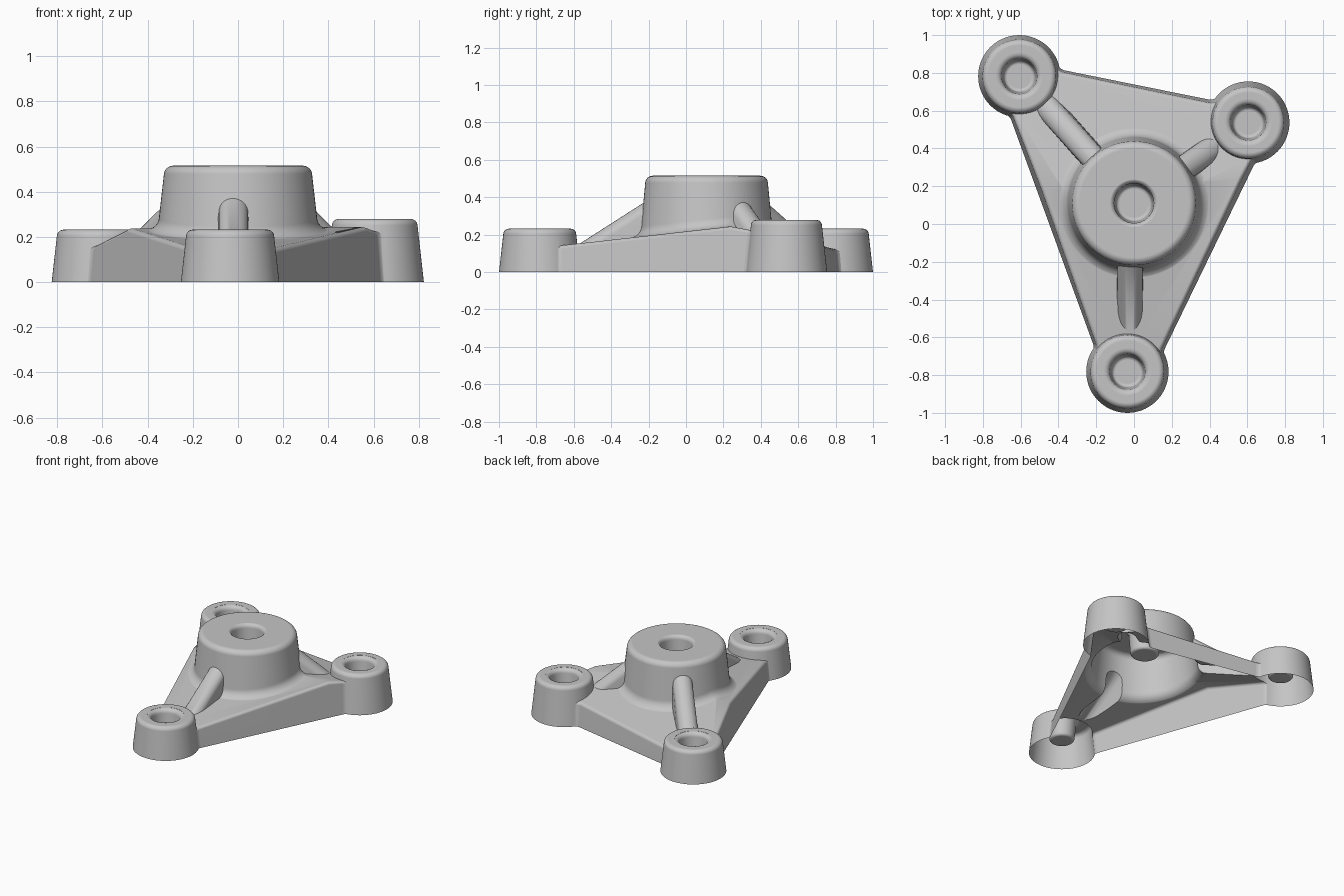
import bpy, bmesh, math
from mathutils import Vector

if "Cube" in bpy.data.objects:
    bpy.data.objects.remove(bpy.data.objects["Cube"], do_unlink=True)

DRAFT = 0.109            # casting draft of the walls
LOW = -0.05              # parts start below the floor and are trimmed later
BOSS_R = 0.218
HUB = Vector((0, 0.11))
FRONT, RIGHT, LEFT = Vector((-0.035, -0.782)), Vector((0.605, 0.537)), Vector((-0.607, 0.782))
CREST = 0.248
# plate top as planes z = c + a*x + b*y: level crest, fall to the front, fall to the back
TOP_PLANES = ((CREST, 0, 0), (0.217, 0, 0.112), (0.28, 0.016, -0.19))

grey = bpy.data.materials.new("cast_grey")
grey.use_nodes = True
grey.diffuse_color = (0.56, 0.56, 0.56, 1)
grey.node_tree.nodes["Principled BSDF"].inputs["Base Color"].default_value = (0.56, 0.56, 0.56, 1)


def make_object(name, bm):
    bmesh.ops.recalc_face_normals(bm, faces=bm.faces)
    mesh = bpy.data.meshes.new(name)
    bm.to_mesh(mesh)
    bm.free()
    mesh.materials.append(grey)
    ob = bpy.data.objects.new(name, mesh)
    bpy.context.collection.objects.link(ob)
    return ob


def arc(cx, cy, r, start, end, steps=6):
    angles = [math.radians(start + (end - start) * i / steps) for i in range(steps + 1)]
    return [(cx + r * math.cos(a), cy + r * math.sin(a)) for a in angles]


def bridge(bm, rings):
    """Skin closed rings of points and cap both ends."""
    loops = [[bm.verts.new(p) for p in ring] for ring in rings]
    n = len(loops[0])
    for a, b in zip(loops, loops[1:]):
        for i in range(n):
            bm.faces.new((a[i], a[(i + 1) % n], b[(i + 1) % n], b[i]))
    bm.faces.new(loops[0])
    bm.faces.new(loops[-1])


def lathe(name, center, profile, segments=72):
    bm = bmesh.new()
    turns = [2 * math.pi * i / segments for i in range(segments)]
    bridge(bm, [[(center.x + r * math.cos(a), center.y + r * math.sin(a), z) for a in turns]
                for r, z in profile])
    return make_object(name, bm)


def boss(name, center, height):
    r = BOSS_R - DRAFT * height
    rim = arc(r - 0.028, height - 0.028, 0.03, 5, 90)
    return lathe(name, center, [(BOSS_R - DRAFT * LOW, LOW)] + rim)


def hole_cutter(name, center, top, floor, r):
    """Blind tapered hole with rounded mouth and softened floor corner."""
    lip = 0.03
    profile = arc(r - 0.03, floor + 0.02, 0.02, -90, 0, 4)
    profile += arc(r + lip, top - lip + 0.001, lip, 180, 90)
    return lathe(name, center, profile + [(r + lip, top + 0.1)])


def outline(z):
    """Plate outline at height z, with fillets where walls meet the bosses."""
    points, fillet = [], 0.05
    for p, q, offset in ((FRONT, RIGHT, 0.125), (RIGHT, LEFT, 0.078), (LEFT, FRONT, 0.12)):
        t = (q - p).normalized()
        n = Vector((t.y, -t.x))
        out = offset - DRAFT * z + fillet
        reach = BOSS_R - DRAFT * z - 0.004 + fillet
        along = math.sqrt(reach ** 2 - out ** 2)
        tilt = math.degrees(math.atan2(along, out))
        for end, sign in ((p, 1), (q, -1)):
            c = end + n * out + t * along * sign
            base = math.degrees(math.atan2(-n.y, -n.x))
            curve = arc(c.x, c.y, fillet, base + tilt * sign, base)
            points += curve if sign == 1 else curve[::-1]
    return [(x, y, z) for x, y in points]


def make_plate():
    bm = bmesh.new()
    bridge(bm, [outline(LOW), outline(0.3)])
    for c, a, b in TOP_PLANES:
        bmesh.ops.bisect_plane(bm, geom=bm.verts[:] + bm.edges[:] + bm.faces[:],
                               plane_co=(0, 0, c), plane_no=(-a, -b, 1), clear_outer=True)
        bmesh.ops.holes_fill(bm, edges=[e for e in bm.edges if e.is_boundary], sides=0)
    bmesh.ops.recalc_face_normals(bm, faces=bm.faces)
    rim = [e for e in bm.edges if len(e.link_faces) == 2
           and sum(f.normal.z > 0.8 for f in e.link_faces) == 1]
    bmesh.ops.bevel(bm, geom=rim, offset=0.018, segments=3, profile=0.5, affect='EDGES')
    return make_object("plate", bm)


def make_hub():
    """Tapered hub with rounded rim, its flared foot following the plate top."""
    foot = [(0.43, 0.05), (0.425, 0.2)] + arc(0.41, 0.306, 0.06, 262, 184)
    ob = lathe("hub", HUB, foot + arc(0.288, 0.475, 0.04, 5, 90))
    for v in ob.data.vertices:
        if 0.1 < v.co.z < 0.31:
            v.co.z += min(c + a * v.co.x + b * v.co.y for c, a, b in TOP_PLANES) - CREST
    return ob


def rib(name, direction, side, near_z, slope, end):
    """Round-topped web falling from the hub to the plate."""
    d = direction.normalized()
    across = Vector((-d.y, d.x))
    half, rings = 0.065, []
    for dist in (0.22, end):
        top = near_z - slope * (dist - 0.33)
        c = HUB + d * dist + across * side
        section = [(half + 0.01, 0.02)] + arc(0, top - half, half, 0, 180, 14) + [(-half - 0.01, 0.02)]
        rings.append([(c.x + across.x * u, c.y + across.y * u, z) for u, z in section])
    bm = bmesh.new()
    bridge(bm, rings)
    return make_object(name, bm)


bracket = make_plate()
bracket.name = "mounting_bracket"
bosses = ((FRONT, 0.23, "front_boss"), (RIGHT, 0.277, "back_left_boss"), (LEFT, 0.23, "back_right_boss"))
unions = [make_hub()] + [boss(name, c, h) for c, h, name in bosses]
unions += [rib("front_rib", Vector((0, -1)), -0.02, 0.375, 0.64, 0.68),
           rib("back_left_rib", RIGHT - HUB, 0, 0.38, 0.82, 0.58),
           rib("back_right_rib", LEFT - HUB, 0, 0.43, 0.66, 0.76)]
cutters = [hole_cutter("hub_hole", HUB, 0.515, 0.335, 0.105)]
cutters += [hole_cutter(name + "_hole", c, h, h - 0.14, 0.093) for c, h, name in bosses]

# Merge everything into one casting, then bore the holes
bpy.ops.object.select_all(action='DESELECT')
bracket.select_set(True)
bpy.context.view_layer.objects.active = bracket
for part in unions + cutters:
    part.hide_render = True
    mod = bracket.modifiers.new(part.name, 'BOOLEAN')
    mod.object = part
    mod.solver = 'EXACT'
    mod.operation = 'DIFFERENCE' if part in cutters else 'UNION'
    bpy.ops.object.modifier_apply(modifier=mod.name)
    bpy.data.objects.remove(part, do_unlink=True)

# Trim at the floor and leave the underside open
bm = bmesh.new()
bm.from_mesh(bracket.data)
bmesh.ops.bisect_plane(bm, geom=bm.verts[:] + bm.edges[:] + bm.faces[:],
                       plane_co=(0, 0, 0), plane_no=(0, 0, -1), clear_outer=True)
bmesh.ops.remove_doubles(bm, verts=bm.verts, dist=0.0002)
bm.to_mesh(bracket.data)
bm.free()
bpy.ops.object.shade_smooth_by_angle(angle=math.radians(30))
normals = bracket.modifiers.new("even_shading", 'WEIGHTED_NORMAL')
normals.keep_sharp = True
